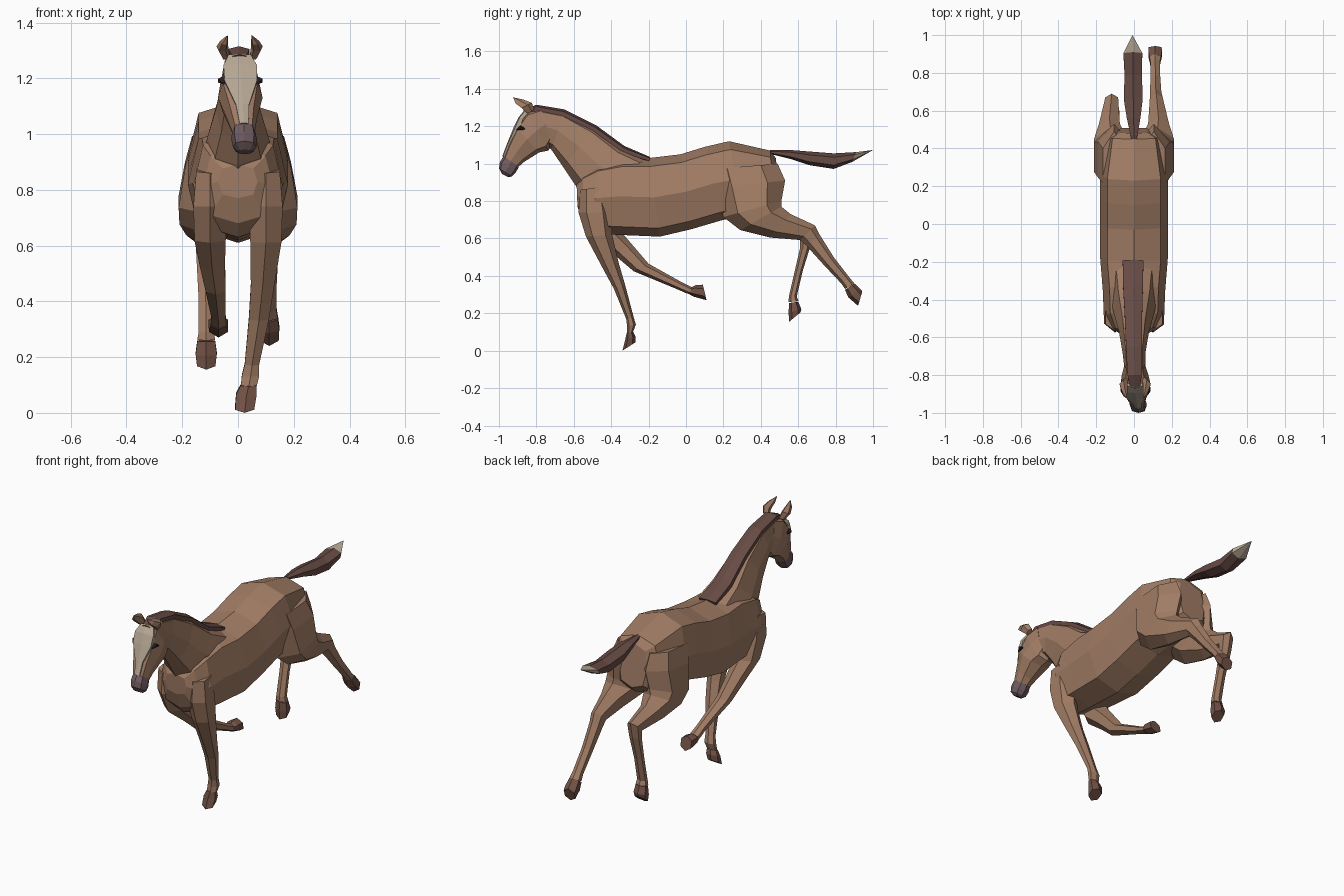
import bpy, bmesh, math
from mathutils import Vector


def material(name, rgb):
    m = bpy.data.materials.new(name)
    m.diffuse_color = (*rgb, 1)
    return m


COAT = material("coat", (0.36, 0.205, 0.13))
DARK = material("dark_hair", (0.135, 0.07, 0.058))
HOOF = material("hoof", (0.17, 0.085, 0.062))
MUZZLE = material("muzzle", (0.16, 0.105, 0.115))
PALE = material("pale", (0.46, 0.38, 0.29))
BLACK = material("eye", (0.02, 0.015, 0.015))


def loft(name, rings, mat, n=6, square=1.0):
    """Skin flat-shaded rings. Ring = (y1, z1, y2, z2, half_width, x_centre):
    two opposite silhouette points in the side view plus a width."""
    bm = bmesh.new()
    angles = [2 * math.pi * k / n for k in range(n)]
    power = lambda v: math.copysign(abs(v) ** square, v) if abs(v) > 1e-6 else 0
    widest = max(power(math.sin(a)) for a in angles)
    loops = []
    for y1, z1, y2, z2, hw, xc in rings:
        mid = Vector((xc, (y1 + y2) / 2, (z1 + z2) / 2))
        half = Vector((0, (y1 - y2) / 2, (z1 - z2) / 2))
        loops.append([bm.verts.new(mid + half * power(math.cos(a))
                      + Vector((hw * power(math.sin(a)) / widest, 0, 0))) for a in angles])
    for a, b in zip(loops, loops[1:]):
        for k in range(n):
            j = (k + 1) % n
            bm.faces.new((a[k], a[j], b[j], b[k]))
    bm.faces.new(loops[0])
    bm.faces.new(loops[-1])
    bmesh.ops.remove_doubles(bm, verts=bm.verts, dist=1e-4)
    bmesh.ops.recalc_face_normals(bm, faces=bm.faces)
    mesh = bpy.data.meshes.new(name)
    bm.to_mesh(mesh)
    bm.free()
    mesh.materials.append(mat)
    ob = bpy.data.objects.new(name, mesh)
    bpy.context.collection.objects.link(ob)
    return ob


# Torso, rump to chest
loft("torso", [
    (0.48, 1.03, 0.51, 0.78, 0.09, 0),
    (0.45, 1.07, 0.47, 0.74, 0.145, 0),
    (0.23, 1.12, 0.30, 0.71, 0.18, 0),
    (0.10, 1.09, 0.20, 0.70, 0.18, 0),
    (-0.03, 1.05, 0.03, 0.65, 0.18, 0),
    (-0.20, 1.03, -0.14, 0.61, 0.18, 0),
    (-0.33, 1.03, -0.38, 0.62, 0.165, 0),
    (-0.47, 1.00, -0.50, 0.63, 0.16, 0),
    (-0.55, 0.95, -0.55, 0.68, 0.125, 0),
    (-0.585, 0.89, -0.58, 0.77, 0.07, 0)], COAT, 8, 0.7)

# Neck and mane
loft("neck", [
    (-0.20, 1.03, -0.55, 0.83, 0.125, 0),
    (-0.33, 1.085, -0.595, 0.89, 0.11, 0),
    (-0.48, 1.195, -0.655, 0.98, 0.08, 0),
    (-0.65, 1.28, -0.72, 1.075, 0.06, 0),
    (-0.79, 1.305, -0.75, 1.10, 0.055, 0.005)], COAT, 8, 0.85)
loft("mane", [
    (-0.19, 1.035, -0.20, 1.01, 0.055, -0.005),
    (-0.33, 1.095, -0.35, 1.05, 0.052, -0.005),
    (-0.48, 1.205, -0.50, 1.15, 0.046, -0.003),
    (-0.65, 1.29, -0.665, 1.235, 0.042, 0),
    (-0.80, 1.315, -0.80, 1.27, 0.038, 0.003),
    (-0.87, 1.285, -0.86, 1.26, 0.025, 0.006)], DARK, 6, 0.8)

# Head, muzzle and blaze
loft("head", [
    (-0.78, 1.305, -0.715, 1.12, 0.055, 0.004),
    (-0.86, 1.285, -0.735, 1.07, 0.07, 0.006),
    (-0.915, 1.20, -0.785, 1.06, 0.08, 0.008),
    (-0.95, 1.11, -0.865, 1.01, 0.055, 0.014),
    (-0.975, 1.04, -0.905, 0.975, 0.04, 0.02)], COAT, 8, 0.75)
loft("muzzle", [
    (-0.972, 1.045, -0.895, 0.98, 0.041, 0.02),
    (-0.995, 1.01, -0.912, 0.95, 0.046, 0.022),
    (-1.0, 0.975, -0.93, 0.932, 0.042, 0.024),
    (-0.983, 0.945, -0.95, 0.928, 0.025, 0.024)], MUZZLE, 8, 0.8)
loft("blaze", [
    (-0.862, 1.288, -0.84, 1.27, 0.04, 0.006),
    (-0.894, 1.25, -0.868, 1.235, 0.06, 0.008),
    (-0.921, 1.195, -0.885, 1.18, 0.058, 0.01),
    (-0.956, 1.11, -0.93, 1.095, 0.024, 0.016),
    (-0.982, 1.04, -0.955, 1.03, 0.016, 0.022)], PALE, 6, 0.6)

# Ears and eyes on both sides
for side, s in (("left", -1), ("right", 1)):
    loft(side + "_ear", [
        (-0.81, 1.29, -0.85, 1.265, 0.014, 0.006 + s * 0.05),
        (-0.825, 1.325, -0.885, 1.295, 0.021, 0.006 + s * 0.062),
        (-0.87, 1.343, -0.915, 1.32, 0.014, 0.006 + s * 0.055),
        (-0.925, 1.355, -0.925, 1.355, 0, 0.006 + s * 0.043)], COAT, 5)
    loft(side + "_eye", [
        (-0.905, 1.185, -0.905, 1.178, 0.008, 0.008 + s * 0.058),
        (-0.885, 1.205, -0.885, 1.18, 0.014, 0.008 + s * 0.066),
        (-0.862, 1.19, -0.862, 1.182, 0.006, 0.008 + s * 0.072)], BLACK, 6)

# Tail with pale tip
loft("tail", [
    (0.45, 1.072, 0.46, 1.05, 0.015, 0),
    (0.56, 1.073, 0.56, 1.025, 0.036, -0.002),
    (0.66, 1.065, 0.66, 0.992, 0.05, -0.004),
    (0.79, 1.055, 0.79, 0.972, 0.046, -0.004),
    (0.91, 1.062, 0.89, 1.01, 0.05, -0.006)], DARK, 6)
loft("tail_tip", [
    (0.91, 1.062, 0.89, 1.01, 0.05, -0.006),
    (1.0, 1.073, 1.0, 1.073, 0, -0.008)], PALE, 6)

# Right front leg, reaching the ground
loft("right_front_leg", [
    (-0.565, 0.86, -0.43, 0.88, 0.05, 0.10),
    (-0.575, 0.74, -0.40, 0.74, 0.06, 0.10),
    (-0.535, 0.61, -0.395, 0.62, 0.056, 0.10),
    (-0.45, 0.45, -0.36, 0.47, 0.042, 0.088),
    (-0.385, 0.33, -0.325, 0.35, 0.036, 0.075),
    (-0.32, 0.17, -0.28, 0.18, 0.026, 0.05),
    (-0.315, 0.13, -0.268, 0.14, 0.031, 0.045),
    (-0.315, 0.09, -0.285, 0.095, 0.028, 0.038)], COAT)
loft("right_front_hoof", [
    (-0.317, 0.095, -0.285, 0.105, 0.029, 0.038),
    (-0.325, 0.06, -0.27, 0.075, 0.037, 0.03),
    (-0.34, 0.0, -0.27, 0.045, 0.034, 0.024)], HOOF)

# Left front leg, swept back under the belly
loft("left_front_leg", [
    (-0.565, 0.86, -0.43, 0.88, 0.05, -0.10),
    (-0.575, 0.74, -0.38, 0.74, 0.06, -0.10),
    (-0.51, 0.61, -0.35, 0.64, 0.056, -0.10),
    (-0.38, 0.51, -0.29, 0.57, 0.045, -0.092),
    (-0.28, 0.425, -0.20, 0.465, 0.036, -0.08),
    (-0.05, 0.33, -0.02, 0.365, 0.025, -0.07),
    (0.0, 0.308, 0.02, 0.345, 0.028, -0.07),
    (0.025, 0.30, 0.035, 0.338, 0.027, -0.07)], COAT)
loft("left_front_hoof", [
    (0.02, 0.30, 0.03, 0.34, 0.028, -0.07),
    (0.045, 0.288, 0.05, 0.35, 0.035, -0.07),
    (0.11, 0.27, 0.09, 0.353, 0.034, -0.07)], HOOF)


# Hind legs: shared thigh and gaskin, then a cannon of its own
def hind_leg(side, s, lower, hoof):
    thigh = [
        (0.13, 0.97, 0.49, 1.00, 0.06, 0.105),
        (0.15, 0.87, 0.53, 0.91, 0.085, 0.105),
        (0.20, 0.715, 0.51, 0.80, 0.095, 0.118),
        (0.29, 0.645, 0.51, 0.77, 0.085, 0.125),
        (0.45, 0.605, 0.56, 0.73, 0.055, 0.13),
        (0.61, 0.592, 0.69, 0.67, 0.034, 0.118)]
    flip = lambda rings: [(*r[:5], s * r[5]) for r in rings]
    loft(side + "_hind_leg", flip(thigh + lower), COAT)
    loft(side + "_hind_hoof", flip(hoof), HOOF)


hind_leg("right", 1, [
    (0.645, 0.56, 0.715, 0.62, 0.03, 0.115),
    (0.74, 0.455, 0.79, 0.50, 0.026, 0.113),
    (0.83, 0.36, 0.875, 0.39, 0.026, 0.112),
    (0.85, 0.33, 0.90, 0.36, 0.03, 0.112)],
    [(0.85, 0.325, 0.90, 0.36, 0.031, 0.112),
     (0.868, 0.285, 0.938, 0.325, 0.036, 0.112),
     (0.92, 0.24, 0.942, 0.315, 0.034, 0.112)])
hind_leg("left", -1, [
    (0.61, 0.55, 0.67, 0.575, 0.031, 0.118),
    (0.58, 0.42, 0.625, 0.43, 0.026, 0.116),
    (0.55, 0.29, 0.592, 0.29, 0.027, 0.114),
    (0.548, 0.26, 0.602, 0.265, 0.032, 0.114)],
    [(0.552, 0.255, 0.60, 0.262, 0.032, 0.114),
     (0.548, 0.205, 0.617, 0.222, 0.038, 0.114),
     (0.552, 0.155, 0.612, 0.205, 0.033, 0.114)])
